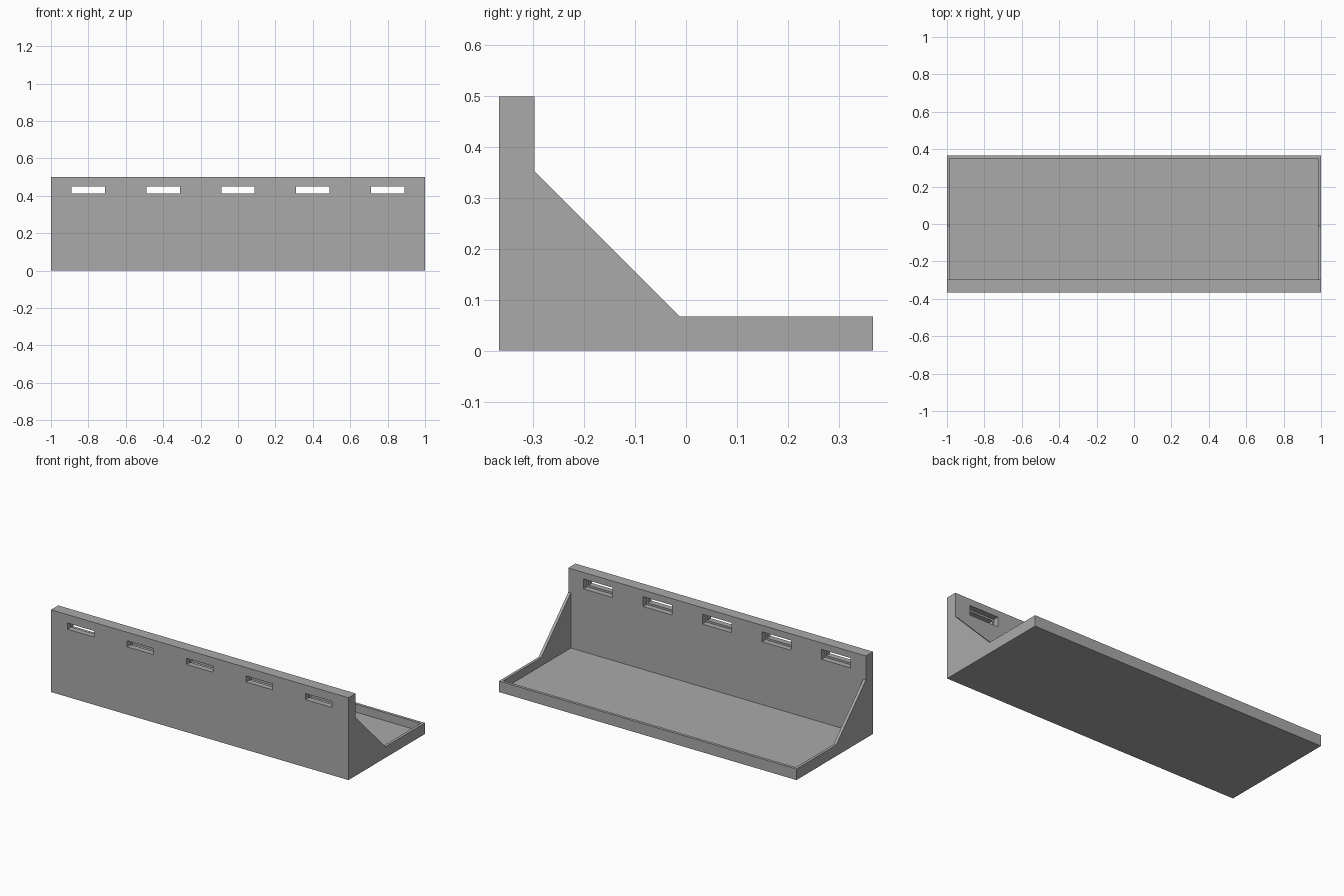
import bpy
import bmesh
from mathutils import Vector

if "Cube" in bpy.data.objects:
    bpy.data.objects.remove(bpy.data.objects["Cube"], do_unlink=True)

grey = bpy.data.materials.new("plain_grey")
grey.use_nodes = True
colour = (0.40, 0.40, 0.40, 1)
grey.diffuse_color = colour
grey.node_tree.nodes["Principled BSDF"].inputs["Base Color"].default_value = colour

HALF_X, HALF_Y = 1.0, 0.367
WALL = 0.017          # rim and gusset thickness
FLOOR = 0.018         # tray floor height
BACK_IN = -0.298      # inner face of the tall plate
RIM = 0.067


def finish(name, bm):
    bmesh.ops.recalc_face_normals(bm, faces=bm.faces)
    mesh = bpy.data.meshes.new(name)
    bm.to_mesh(mesh)
    bm.free()
    mesh.materials.append(grey)
    obj = bpy.data.objects.new(name, mesh)
    bpy.context.collection.objects.link(obj)
    return obj


def extrude_profile(name, points, x0, x1):
    """Extrude a (y, z) outline along x."""
    bm = bmesh.new()
    face = bm.faces.new([bm.verts.new((x0, y, z)) for y, z in points])
    out = bmesh.ops.extrude_face_region(bm, geom=[face])
    moved = [v for v in out["geom"] if isinstance(v, bmesh.types.BMVert)]
    bmesh.ops.translate(bm, verts=moved, vec=(x1 - x0, 0, 0))
    return finish(name, bm)


def add_box(bm, lo, hi):
    lo, hi = Vector(lo), Vector(hi)
    verts = bmesh.ops.create_cube(bm, size=1)["verts"]
    bmesh.ops.scale(bm, verts=verts, vec=hi - lo)
    bmesh.ops.translate(bm, verts=verts, vec=(lo + hi) / 2)


def cut(target, name, bm):
    cutter = finish(name, bm)
    cutter.hide_render = True
    mod = target.modifiers.new(name, "BOOLEAN")
    mod.operation = "DIFFERENCE"
    mod.solver = "EXACT"
    mod.object = cutter
    bpy.context.view_layer.objects.active = target
    bpy.ops.object.modifier_apply(modifier=name)
    bpy.data.objects.remove(cutter, do_unlink=True)


# Whole bracket from its side outline
outline = [(-HALF_Y, 0), (HALF_Y, 0), (HALF_Y, RIM), (-0.012, RIM),
           (BACK_IN, 0.353), (BACK_IN, 0.5), (-HALF_Y, 0.5)]
tray = extrude_profile("slotted_tray", outline, -HALF_X, HALF_X)

# Hollow that leaves the floor, rim and thin side gussets
hollow = bmesh.new()
add_box(hollow, (WALL - HALF_X, BACK_IN, FLOOR), (HALF_X - WALL, HALF_Y - WALL, 0.7))
cut(tray, "hollow_cutter", hollow)

# Five slots, each with a wider recess on the inner face
MID = (BACK_IN - HALF_Y) / 2
for i in range(5):
    x = (i - 2) * 0.4
    for half_w, half_h, y0, y1 in ((0.089, 0.0185, -0.5, -0.2),
                                   (0.098, 0.030, MID, -0.2)):
        slot = bmesh.new()
        add_box(slot, (x - half_w, y0, 0.43 - half_h), (x + half_w, y1, 0.43 + half_h))
        cut(tray, "slot_cutter", slot)
